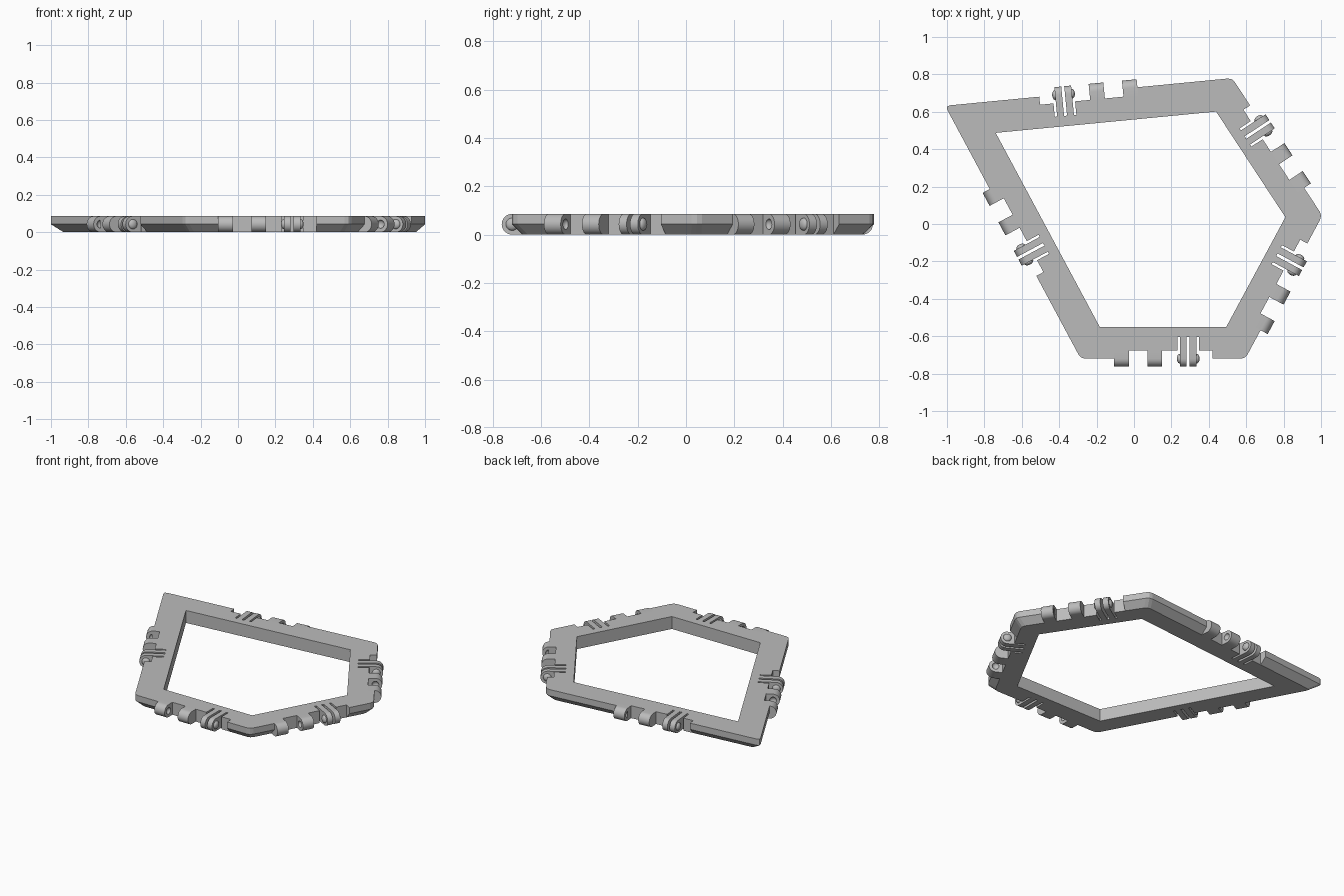
import bpy, bmesh, math
from mathutils import Vector, Matrix

cube = bpy.data.objects.get("Cube")
if cube:
    bpy.data.objects.remove(cube, do_unlink=True)

H = 0.086          # frame height
WIDTH = 0.17       # frame width
CHAMFER = 0.043    # lower outer chamfer, also the hinge notch depth
R = H / 2          # hinge radius
CORNERS = [Vector(c) for c in
           ((-0.285, -0.72), (0.595, -0.72), (1.007, 0.045), (0.525, 0.78), (-1.01, 0.632))]
KNUCKLES = ((-0.262, -0.183), (-0.083, -0.004))
PLATES = ((0.09, 0.127), (0.143, 0.18))

grey = bpy.data.materials.new("light grey")
grey.use_nodes = True
grey.diffuse_color = (0.5, 0.5, 0.5, 1)
grey.node_tree.nodes["Principled BSDF"].inputs["Base Color"].default_value = (0.5, 0.5, 0.5, 1)


def finish(bm, name):
    bmesh.ops.recalc_face_normals(bm, faces=bm.faces)
    mesh = bpy.data.meshes.new(name)
    bm.to_mesh(mesh)
    bm.free()
    mesh.materials.append(grey)
    obj = bpy.data.objects.new(name, mesh)
    bpy.context.collection.objects.link(obj)
    return obj


def loft(bm, rings):
    """Closed solid through rings of equal length."""
    loops = [[bm.verts.new(p) for p in ring] for ring in rings]
    for a, b in zip(loops, loops[1:]):
        for i in range(len(a)):
            j = (i + 1) % len(a)
            bm.faces.new((a[i], a[j], b[j], b[i]))
    bm.faces.new(loops[0])
    bm.faces.new(loops[-1])


def inset(points, dist):
    """Mitred inward offset of a counterclockwise polygon."""
    out = []
    for i, p in enumerate(points):
        a = (p - points[i - 1]).normalized()
        b = (points[(i + 1) % len(points)] - p).normalized()
        na, nb = Vector((-a.y, a.x)), Vector((-b.y, b.x))
        out.append(p + (na + nb) * dist / (1 + na.dot(nb)))
    return out


def rounded(points, cut=0.025):
    out = []
    for i, p in enumerate(points):
        a = p + (points[i - 1] - p).normalized() * cut
        b = p + (points[(i + 1) % len(points)] - p).normalized() * cut
        out += [a, p * 0.5 + (a + b) * 0.25, b]
    return out


def at_height(points, z):
    return [Vector((p.x, p.y, z)) for p in points]


def subtract(obj, cutter):
    mod = obj.modifiers.new("cut", 'BOOLEAN')
    mod.operation, mod.solver, mod.object = 'DIFFERENCE', 'EXACT', cutter
    bpy.context.view_layer.update()
    deps = bpy.context.evaluated_depsgraph_get()
    mesh = bpy.data.meshes.new_from_object(obj.evaluated_get(deps))
    obj.modifiers.clear()
    obj.data = mesh
    bpy.data.objects.remove(cutter, do_unlink=True)


def smooth(obj):
    bpy.ops.object.select_all(action='DESELECT')
    obj.select_set(True)
    bpy.context.view_layer.objects.active = obj
    bpy.ops.object.shade_smooth_by_angle(angle=math.radians(35))


def edge_frame(i):
    """Local axes of one side: along the edge, outward, up."""
    a, b = CORNERS[i], CORNERS[(i + 1) % len(CORNERS)]
    t, m = (b - a).normalized(), (a + b) / 2
    return Matrix(((t.x, t.y, 0, m.x), (t.y, -t.x, 0, m.y), (0, 0, 1, 0), (0, 0, 0, 1)))


def lug(bm, frame, span):
    """Round-ended hinge block."""
    steps = 14
    arc = [(R * math.cos(t), R + R * math.sin(t))
           for t in (math.pi * (k / steps - 0.5) for k in range(steps + 1))]
    profile = [(-CHAMFER - 0.002, 0)] + arc + [(-CHAMFER - 0.002, H)]
    loft(bm, [[frame @ Vector((s, d, z)) for d, z in profile] for s in span])


def ball(bm, frame, s, radius, depth):
    bmesh.ops.create_uvsphere(
        bm, u_segments=20, v_segments=12, radius=1,
        matrix=frame @ Matrix.Translation((s, 0, R)) @ Matrix.Diagonal((depth, radius, radius, 1)))


# Frame body with chamfered lower edge
bm = bmesh.new()
top = rounded(CORNERS)
low = rounded(inset(CORNERS, CHAMFER))
loft(bm, [at_height(low, 0), at_height(top, CHAMFER), at_height(top, H)])
frame_body = finish(bm, "frame")

# Central opening, hinge notches and spring slits
bm = bmesh.new()
hole = inset(CORNERS, WIDTH)
loft(bm, [at_height(hole, -0.1), at_height(hole, 0.2)])
slits = ((0.077, PLATES[0][0]), (PLATES[0][1], PLATES[1][0]), (PLATES[1][1], 0.193))
comb = [(-0.262, 0.1), (-0.262, -CHAMFER)]
for a, b in slits:
    comb += [(a, -CHAMFER), (a, -0.115), (b, -0.115), (b, -CHAMFER)]
comb += [(0.265, -CHAMFER), (0.265, 0.1)]
for i in range(len(CORNERS)):
    f = edge_frame(i)
    loft(bm, [[f @ Vector((s, d, z)) for s, d in comb] for z in (-0.1, 0.2)])
subtract(frame_body, finish(bm, "cutter"))

for i in range(len(CORNERS)):
    f = edge_frame(i)
    # Knuckles with facing sockets
    bm, cut = bmesh.new(), bmesh.new()
    for span in KNUCKLES:
        lug(bm, f, span)
    for s in (KNUCKLES[0][1], KNUCKLES[1][0]):
        ball(cut, f, s, 0.022, 0.016)
    knuckles = finish(bm, f"hinge_knuckles_{i + 1}")
    subtract(knuckles, finish(cut, "cutter"))
    smooth(knuckles)

    # Spring plates with knobs on their outer faces
    bm = bmesh.new()
    for span in PLATES:
        lug(bm, f, span)
    for s in (PLATES[0][0], PLATES[1][1]):
        ball(bm, f, s, 0.026, 0.016)
    smooth(finish(bm, f"hinge_plates_{i + 1}"))
